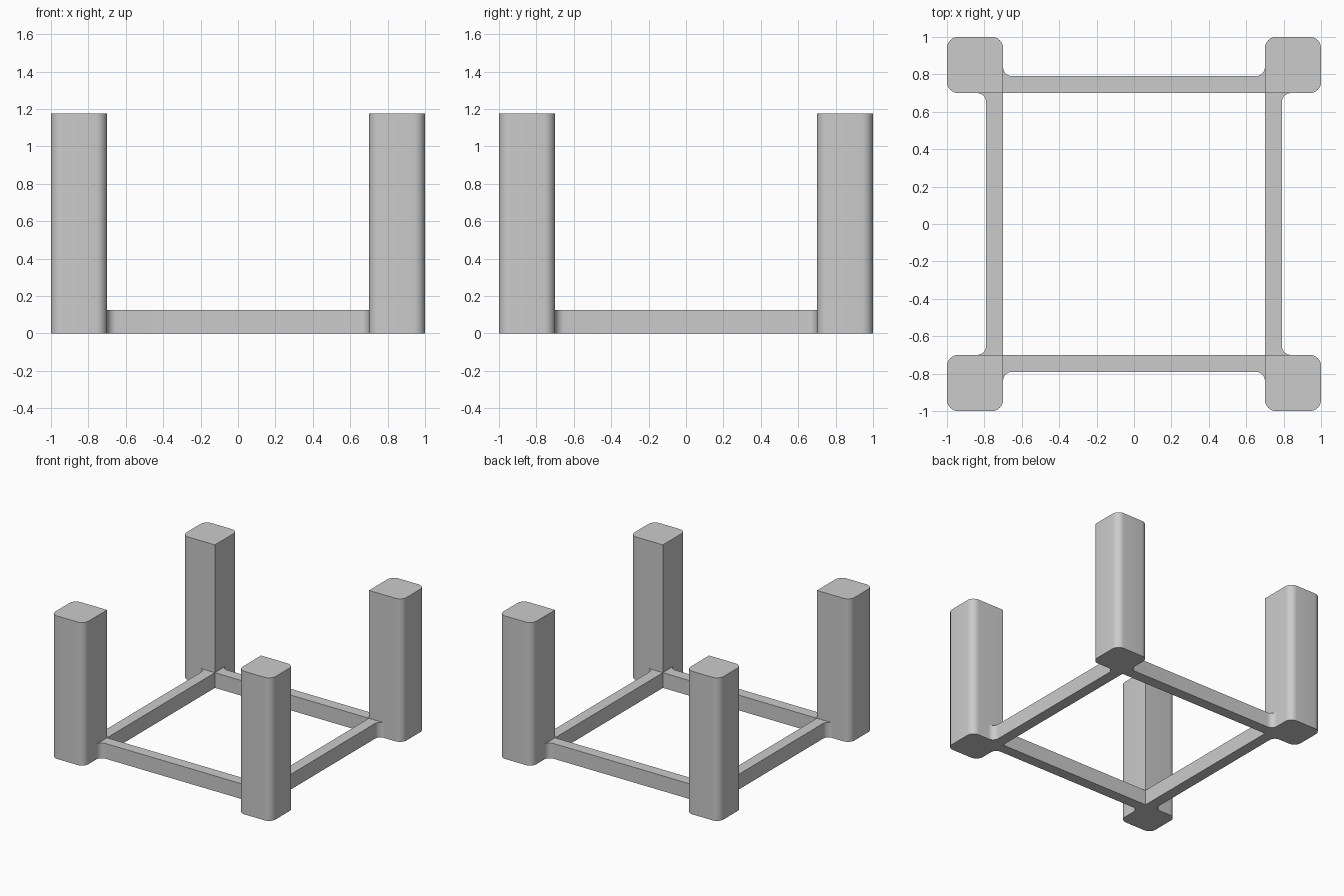
import bpy
import bmesh
from math import cos, sin, pi, radians
from mathutils import Matrix

OUTER, INNER = 1.0, 0.7          # post extents from the centre
POST_H, RAIL_H = 1.175, 0.125
RAIL_W = 0.09
ROUND, FILLET = 0.06, 0.05
STEPS = 8

cube = bpy.data.objects.get("Cube")
if cube:
    bpy.data.objects.remove(cube)

grey = bpy.data.materials.new("light_grey")
grey.use_nodes = True
colour = (0.6, 0.6, 0.6, 1)
grey.diffuse_color = colour
grey.node_tree.nodes["Principled BSDF"].inputs["Base Color"].default_value = colour


def arc(cx, cy, r, start, end):
    """Points on an arc, angles in quarter turns."""
    angles = [(start + (end - start) * i / STEPS) * pi / 2 for i in range(STEPS + 1)]
    return [(cx + r * cos(a), cy + r * sin(a)) for a in angles]


def prism(name, profile, height, turn):
    """Extrude a flat outline upwards and turn it about the centre."""
    bm = bmesh.new()
    base = bm.faces.new([bm.verts.new((x, y, 0)) for x, y in profile])
    top = bmesh.ops.extrude_face_region(bm, geom=[base], use_keep_orig=True)["geom"]
    verts = [v for v in top if isinstance(v, bmesh.types.BMVert)]
    bmesh.ops.translate(bm, verts=verts, vec=(0, 0, height))
    bmesh.ops.recalc_face_normals(bm, faces=bm.faces)
    bm.transform(Matrix.Rotation(turn, 4, "Z"))
    mesh = bpy.data.meshes.new(name)
    bm.to_mesh(mesh)
    bm.free()
    mesh.materials.append(grey)
    obj = bpy.data.objects.new(name, mesh)
    bpy.context.collection.objects.link(obj)
    bpy.ops.object.select_all(action="DESELECT")
    obj.select_set(True)
    bpy.context.view_layer.objects.active = obj
    bpy.ops.object.shade_smooth_by_angle(angle=radians(30))


# Post outline: sharp inner corner, three rounded corners
low, high = INNER + ROUND, OUTER - ROUND
post = [(INNER, INNER)]
post += arc(high, low, ROUND, -1, 0)
post += arc(high, high, ROUND, 0, 1)
post += arc(low, high, ROUND, 1, 2)

# Rail outline: flush inside, flared into the posts outside
edge = INNER + RAIL_W
flare = arc(INNER - FILLET, edge + FILLET, FILLET, 0, -1)
rail = [(-INNER, INNER), (INNER, INNER)] + flare
rail += [(-x, y) for x, y in reversed(flare)]

corners = ("back_left", "back_right", "front_right", "front_left")
sides = ("back", "right", "front", "left")
for i in range(4):
    prism(corners[i] + "_post", post, POST_H, i * pi / 2)
    prism(sides[i] + "_rail", rail, RAIL_H, i * pi / 2)
